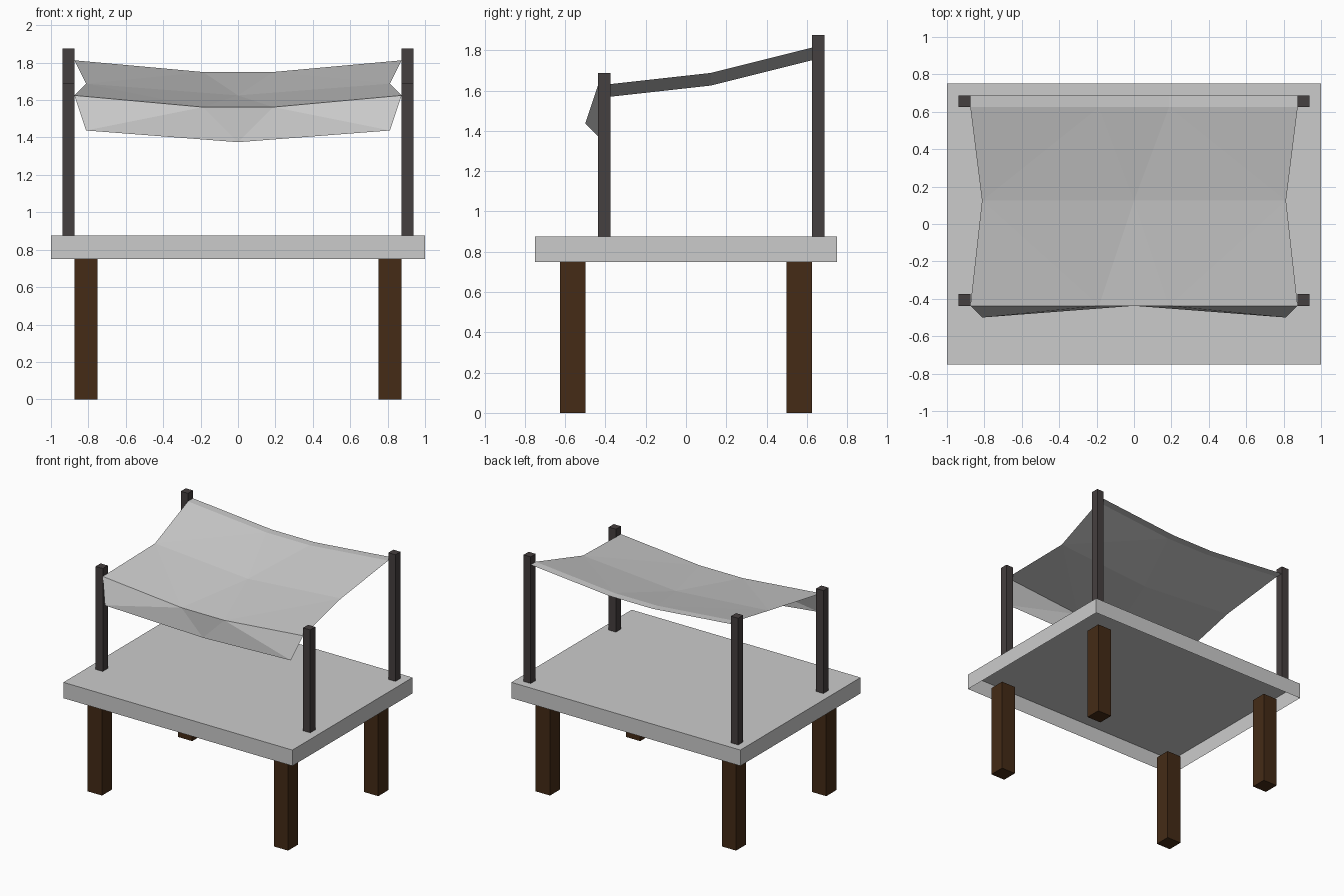
import bpy, bmesh
from mathutils import Vector

if "Cube" in bpy.data.objects:
    bpy.data.objects.remove(bpy.data.objects["Cube"])


def material(name, rgb):
    m = bpy.data.materials.new(name)
    m.diffuse_color = (*rgb, 1)
    m.use_nodes = True
    m.node_tree.nodes["Principled BSDF"].inputs["Base Color"].default_value = m.diffuse_color
    return m


def finish(name, bm, mat=None):
    me = bpy.data.meshes.new(name)
    bm.to_mesh(me)
    bm.free()
    ob = bpy.data.objects.new(name, me)
    bpy.context.collection.objects.link(ob)
    if mat:
        me.materials.append(mat)
    return ob


def box(name, lo, hi, mat=None, open_bottom=False):
    lo, hi = Vector(lo), Vector(hi)
    bm = bmesh.new()
    bmesh.ops.create_cube(bm, size=1)
    bmesh.ops.scale(bm, vec=hi - lo, verts=bm.verts)
    bmesh.ops.translate(bm, vec=(lo + hi) / 2, verts=bm.verts)
    if open_bottom:
        under = [f for f in bm.faces if f.normal.z < -0.5]
        bmesh.ops.delete(bm, geom=under, context='FACES_ONLY')
    return finish(name, bm, mat)


wood = material("dark_wood", (0.058, 0.024, 0.008))
metal = material("dark_post", (0.06, 0.05, 0.05))

# Table top, a shell open underneath
box("table_top", (-1, -0.75, 0.75), (1, 0.75, 0.875), open_bottom=True)

# Legs and canopy posts, left and right
for side, s in (("left", -1), ("right", 1)):
    for end, y in (("front", -0.625), ("back", 0.5)):
        x = sorted((s * 0.75, s * 0.875))
        box(f"{end}_{side}_leg", (x[0], y, 0), (x[1], y + 0.125, 0.75), wood)
    for end, y, top in (("front", -0.4375, 1.6875), ("back", 0.625, 1.875)):
        x = sorted((s * 0.875, s * 0.9375))
        box(f"{end}_{side}_post", (x[0], y, 0.875), (x[1], y + 0.0625, top), metal)

# Cloth canopy: sagging rows of four or three points from front flap to back
bm = bmesh.new()


def row4(y, z):
    return [bm.verts.new((x, y, z - (0.0625 if abs(x) < 0.5 else 0)))
            for x in (-0.875, -0.1875, 0.1875, 0.875)]


def row3(y, z, mid_y):
    return [bm.verts.new(p) for p in
            ((-0.8125, y, z), (0, mid_y, z - 0.0625), (0.8125, y, z))]


def zigzag(four, three):
    for i in range(3):
        bm.faces.new((four[i], four[i + 1], three[i]))
    for i in range(2):
        bm.faces.new((three[i], four[i + 1], three[i + 1]))


flap = row3(-0.5, 1.4375, -0.4375)
front = row4(-0.4375, 1.625)
middle = row3(0.125, 1.6875, 0.125)
back = row4(0.625, 1.8125)
hem = row4(0.6875, 1.8125)
zigzag(front, flap)
zigzag(front, middle)
zigzag(back, middle)
for i in range(3):
    bm.faces.new((back[i], back[i + 1], hem[i + 1], hem[i]))
bmesh.ops.recalc_face_normals(bm, faces=bm.faces)
bm.normal_update()
if sum(f.normal.z for f in bm.faces) < 0:
    bmesh.ops.reverse_faces(bm, faces=bm.faces)
finish("canopy_cloth", bm)
